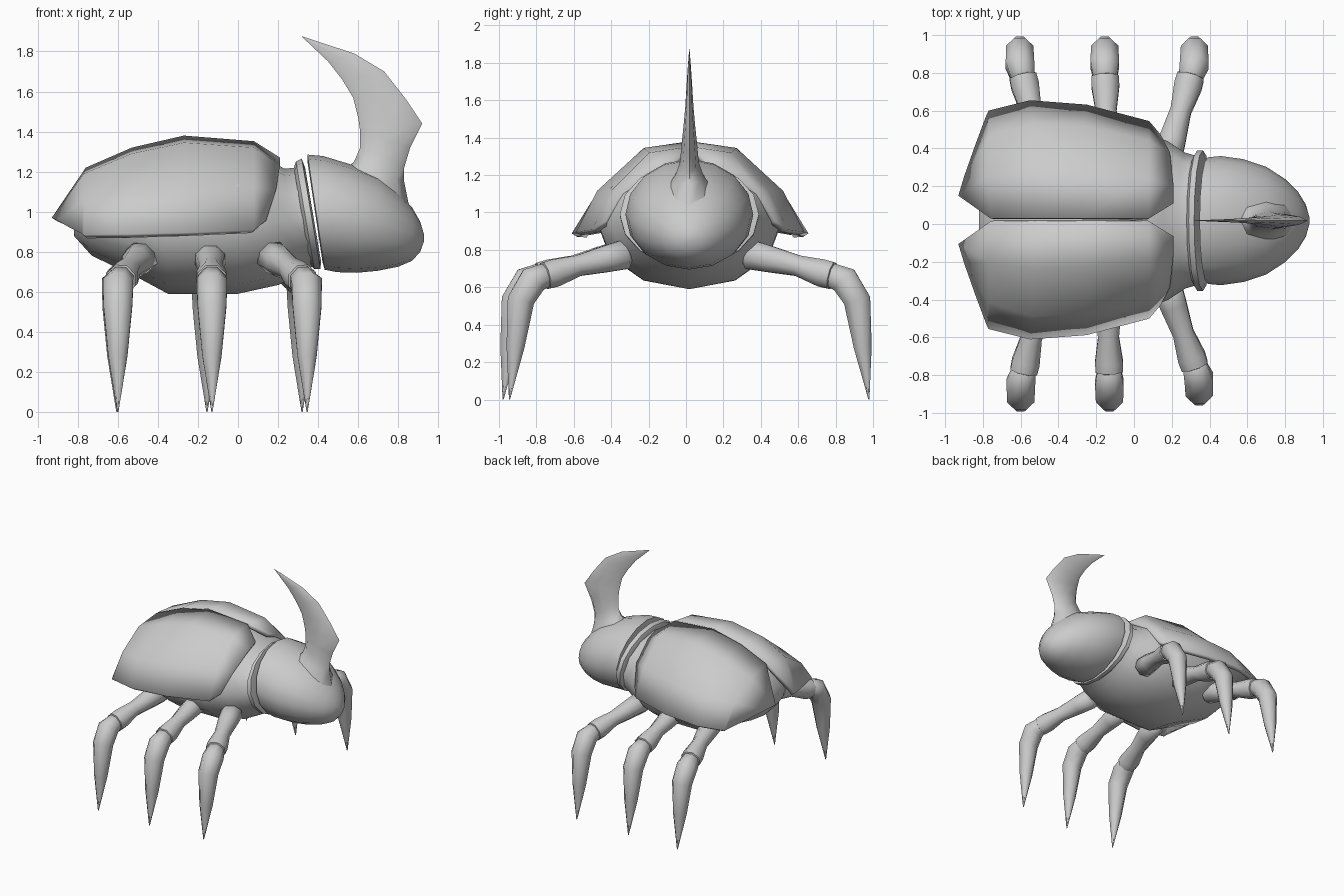
import bpy, bmesh, math
from mathutils import Vector

if "Cube" in bpy.data.objects:
    bpy.data.objects.remove(bpy.data.objects["Cube"])

MID = 0.018  # symmetry plane of the body


def make(name, rings, closed=True, caps=True, angle=50):
    """Skin a list of equal-length point rings."""
    bm = bmesh.new()
    rows = [[bm.verts.new(p) for p in r] for r in rings]
    n = len(rows[0])
    for a, b in zip(rows, rows[1:]):
        for i in range(n if closed else n - 1):
            j = (i + 1) % n
            bm.faces.new((a[i], a[j], b[j], b[i]))
    if caps:
        bm.faces.new(rows[0])
        bm.faces.new(rows[-1])
    bmesh.ops.recalc_face_normals(bm, faces=bm.faces)
    me = bpy.data.meshes.new(name)
    bm.to_mesh(me)
    bm.free()
    ob = bpy.data.objects.new(name, me)
    bpy.context.collection.objects.link(ob)
    bpy.ops.object.select_all(action='DESELECT')
    ob.select_set(True)
    bpy.context.view_layer.objects.active = ob
    bpy.ops.object.shade_smooth_by_angle(angle=math.radians(angle))
    return ob


def section(x, hw, zb, zt, lean=0, n=16):
    """Oval cross-section of the body, leaning back towards its top."""
    zc, hz = (zb + zt) / 2, (zt - zb) / 2
    ring = []
    for i in range(n):
        a = 2 * math.pi * i / n
        dz = hz * math.sin(a)
        ring.append((x - lean * dz, MID + hw * math.cos(a), zc + dz))
    return ring


# Abdomen and thorax
make("body", [section(*s, n=12) for s in [
    (-.82, .14, .88, 1.02), (-.73, .33, .78, 1.12), (-.48, .46, .66, 1.23),
    (-.35, .49, .59, 1.28), (0, .49, .59, 1.31), (.18, .42, .635, 1.26, .08),
    (.27, .36, .69, 1.215, .15), (.34, .34, .73, 1.22, .17)]])

# Neck collar
make("collar", [section(*s, .17) for s in [
    (.32, .34, .73, 1.22), (.335, .372, .715, 1.25),
    (.365, .372, .715, 1.265), (.375, .33, .75, 1.22)]], angle=35)

# Head
make("head", [section(*s) for s in [
    (.385, .30, .75, 1.24, .15), (.39, .335, .71, 1.285, .15),
    (.46, .342, .698, 1.278, .12), (.58, .325, .695, 1.235, .05),
    (.70, .285, .705, 1.18), (.80, .22, .725, 1.10), (.87, .15, .755, 1.02),
    (.91, .085, .80, .95), (.928, .02, .85, .89)]])

# Horn: front edge, back edge and half thickness at each level
horn = []
for fx, fz, bx, bz, t in [
        (.86, 1.0, .52, 1.20, .14), (.83, 1.15, .58, 1.25, .075),
        (.83, 1.22, .61, 1.32, .05), (.86, 1.32, .61, 1.40, .042),
        (.92, 1.44, .60, 1.47, .032), (.84, 1.56, .575, 1.57, .022),
        (.73, 1.70, .52, 1.66, .015), (.58, 1.79, .45, 1.75, .009),
        (.322, 1.875, .32, 1.873, .001)]:
    f, b = Vector((fx, MID, fz)), Vector((bx, MID, bz))
    horn.append([(f + b) / 2 + (f - b) / 2 * math.cos(a) + Vector((0, t * math.sin(a), 0))
                 for a in (i * math.pi / 4 for i in range(8))])
make("horn", horn, angle=70)

# Wing case shell, mirrored across the seam
shell = [
    [(-.93, .15, .97), (-.90, .25, .955), (-.84, .42, .92), (-.78, .58, .89)],
    [(-.76, .03, 1.22), (-.77, .25, 1.19), (-.77, .46, 1.06), (-.77, .60, .885)],
    [(-.53, .03, 1.32), (-.53, .28, 1.29), (-.54, .53, 1.09), (-.55, .655, .888)],
    [(-.27, .03, 1.38), (-.27, .27, 1.345), (-.26, .52, 1.115), (-.25, .632, .895)],
    [(.08, .03, 1.352), (.08, .24, 1.32), (.08, .44, 1.12), (.08, .545, .908)],
    [(.21, .11, 1.27), (.21, .20, 1.235), (.19, .38, 1.11), (.14, .475, .955)]]
wings = make("wing_cases", shell, closed=False, caps=False, angle=40)
# Make the shell face upwards, then thicken it inwards
if sum(p.normal.z for p in wings.data.polygons) < 0:
    wings.data.flip_normals()
sol = wings.modifiers.new("thickness", 'SOLIDIFY')
sol.thickness, sol.offset = .035, -1
mirror_at = bpy.data.objects.new("mirror_centre", None)
mirror_at.location = (0, .022, 0)
mirror_at.hide_render = True
bpy.context.collection.objects.link(mirror_at)
mir = wings.modifiers.new("mirror", 'MIRROR')
mir.use_axis = (False, True, False)
mir.mirror_object = mirror_at


def tube(name, pts, n=8):
    """Tube through (x, y, z, radius) points."""
    vs = [Vector(p[:3]) for p in pts]
    rings = []
    for i, c in enumerate(vs):
        d = (vs[min(i + 1, len(vs) - 1)] - vs[max(i - 1, 0)]).normalized()
        u = (Vector((1, 0, 0)) - d * d.x).normalized()
        w = d.cross(u)
        rings.append([c + pts[i][3] * (u * math.cos(a) + w * math.sin(a))
                      for a in (2 * math.pi * (k + .5) / n for k in range(n))])
    return make(name, rings, angle=60)


# Legs: distance from the middle, height and radius
THIGH = [(.31, .78, .05), (.34, .775, .085), (.45, .75, .076), (.60, .715, .06),
         (.73, .675, .08), (.78, .662, .078), (.79, .66, .05)]
SHIN = [(.765, .668, .055), (.785, .662, .07), (.845, .64, .082), (.915, .53, .078),
        (.945, .28, .052), (.978, 0, .003)]
for name, hip, foot_l, foot_r, scale_r in [("front", .17, .32, .345, .965),
                                           ("middle", -.14, -.155, -.13, 1),
                                           ("rear", -.48, -.605, -.60, 1)]:
    for side, sgn, foot, sc in (("left", 1, foot_l, 1), ("right", -1, foot_r, scale_r)):
        for part, prof in (("thigh", THIGH), ("shin", SHIN)):
            pts = [(hip + (foot - hip) * min(1, max(0, (y - .33) / .52)),
                    sgn * y * sc, z, r) for y, z, r in prof]
            tube(f"{name}_{side}_{part}", pts)
